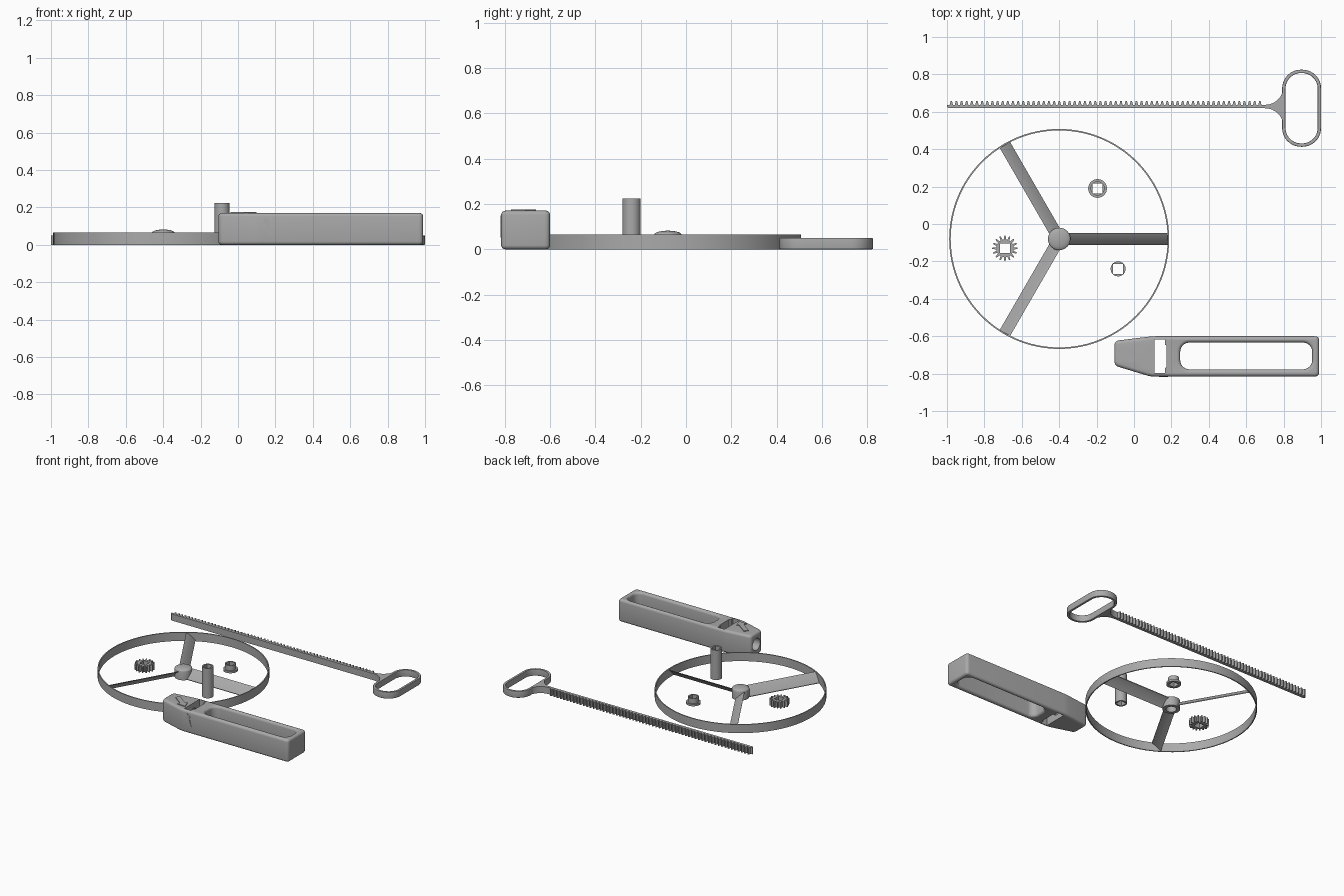
import bpy
import bmesh
from math import sin, cos, pi, radians
from mathutils import Matrix, Vector

if "Cube" in bpy.data.objects:
    bpy.data.objects.remove(bpy.data.objects["Cube"], do_unlink=True)

grey = bpy.data.materials.new("plain grey")
grey.use_nodes = True
GREY = (0.4, 0.4, 0.4, 1)
grey.diffuse_color = GREY
grey.node_tree.nodes["Principled BSDF"].inputs["Base Color"].default_value = GREY


# ---------- helpers ----------
def finish(name, bm, matrix=None):
    """Weld, orient and smooth a bmesh, then link it as a named object."""
    bmesh.ops.remove_doubles(bm, verts=bm.verts, dist=0.00002)
    bmesh.ops.recalc_face_normals(bm, faces=bm.faces)
    if matrix:
        bm.transform(matrix)
    mesh = bpy.data.meshes.new(name)
    bm.to_mesh(mesh)
    bm.free()
    mesh.materials.clear()
    mesh.materials.append(grey)
    for poly in mesh.polygons:
        poly.use_smooth = True
        poly.material_index = 0
    mesh.set_sharp_from_angle(angle=radians(30))
    ob = bpy.data.objects.new(name, mesh)
    bpy.context.collection.objects.link(ob)
    return ob


def evaluated_mesh(ob):
    dg = bpy.context.evaluated_depsgraph_get()
    return bpy.data.meshes.new_from_object(ob.evaluated_get(dg))


def extrude(name, loops, z0, z1, matrix=None, bevel=0.0):
    """Extrude closed 2D loops (inner loops are holes) from z0 to z1."""
    curve = bpy.data.curves.new(name + " profile", "CURVE")
    curve.dimensions = "2D"
    curve.fill_mode = "BOTH"
    curve.extrude = (z1 - z0) / 2 - bevel
    curve.bevel_depth = bevel
    curve.bevel_resolution = 3
    curve.offset = -bevel
    for loop in loops:
        spline = curve.splines.new("POLY")
        spline.points.add(len(loop) - 1)
        for point, (x, y) in zip(spline.points, loop):
            point.co = (x, y, 0, 1)
        spline.use_cyclic_u = True
    helper = bpy.data.objects.new(name + " profile", curve)
    bpy.context.collection.objects.link(helper)
    mesh = evaluated_mesh(helper)
    bm = bmesh.new()
    bm.from_mesh(mesh)
    bpy.data.objects.remove(helper, do_unlink=True)
    bpy.data.curves.remove(curve)
    bpy.data.meshes.remove(mesh)
    bm.transform(Matrix.Translation((0, 0, (z0 + z1) / 2)))
    return finish(name, bm, matrix)


def lathe(name, profile, centre, steps=48):
    bm = bmesh.new()
    verts = [bm.verts.new((r, 0, z)) for r, z in profile]
    edges = [bm.edges.new(pair) for pair in zip(verts, verts[1:])]
    bmesh.ops.spin(bm, geom=verts + edges, cent=(0, 0, 0), axis=(0, 0, 1),
                   angle=2 * pi, steps=steps)
    return finish(name, bm, Matrix.Translation(centre))


def cut(ob, cutters):
    for cutter in cutters:
        cutter.hide_render = True
        mod = ob.modifiers.new("cut", "BOOLEAN")
        mod.operation = "DIFFERENCE"
        mod.solver = "EXACT"
        mod.object = cutter
    mesh = evaluated_mesh(ob)
    ob.modifiers.clear()
    ob.data = mesh
    mesh.set_sharp_from_angle(angle=radians(30))
    for cutter in cutters:
        bpy.data.objects.remove(cutter, do_unlink=True)


def circle(r, n=48):
    return [(r * cos(2 * pi * i / n), r * sin(2 * pi * i / n)) for i in range(n)]


def square(h):
    return [(-h, -h), (h, -h), (h, h), (-h, h)]


def rounded_rect(x0, x1, y0, y1, r, n=10):
    corners = [(x1 - r, y1 - r), (x0 + r, y1 - r), (x0 + r, y0 + r), (x1 - r, y0 + r)]
    return [(cx + r * cos((k + i / n) * pi / 2), cy + r * sin((k + i / n) * pi / 2))
            for k, (cx, cy) in enumerate(corners) for i in range(n + 1)]


def round_corners(points, r, n=5):
    out = []
    pts = [Vector(p) for p in points]
    for i, p in enumerate(pts):
        a = p + (pts[i - 1] - p).normalized() * r
        b = p + (pts[(i + 1) % len(pts)] - p).normalized() * r
        for k in range(n + 1):
            t = k / n
            out.append(tuple(a * (1 - t) ** 2 + p * 2 * t * (1 - t) + b * t * t))
    return out


def arrow(tail, tip, shaft, head, head_len):
    tail, tip = Vector(tail), Vector(tip)
    d = (tip - tail).normalized()
    side = Vector((-d.y, d.x))
    neck = tip - d * head_len
    return [tuple(p) for p in (tail - side * shaft, neck - side * shaft, neck - side * head,
                               tip, neck + side * head, neck + side * shaft, tail + side * shaft)]


def at(x, y):
    return Matrix.Translation((x, y, 0))


# ---------- flying rotor: rim, hub and three pitched blades ----------
ROTOR = at(-0.40, -0.08)
extrude("rotor_rim", [circle(0.588, 96), circle(0.58, 96)], 0, 0.065, ROTOR)

dome = [(0.06 * cos(a * pi / 16), 0.065 + 0.017 * sin(a * pi / 16)) for a in range(8)]
lathe("rotor_hub", [(0, 0.045), (0.036, 0.045), (0.036, 0), (0.06, 0)] + dome + [(0, 0.082)],
      (-0.40, -0.08, 0))

steps = [i / 8 for i in range(9)]
upper = [(-0.032 + 0.064 * t, 0.006 + 0.058 * t + 0.02 * t * (1 - t)) for t in steps]
lower = [(-0.030 + 0.062 * t, 0.001 + 0.058 * t + 0.02 * t * (1 - t)) for t in steps]
section_to_radial = Matrix(((0, 0, 1, 0), (1, 0, 0, 0), (0, 1, 0, 0), (0, 0, 0, 1)))
for i in range(3):
    extrude("rotor_blade_%d" % (i + 1), [lower + upper[::-1]], 0.045, 0.583,
            ROTOR @ Matrix.Rotation(i * 2 * pi / 3, 4, "Z") @ section_to_radial)

# ---------- drive shaft, bushing and pinion ----------
extrude("drive_shaft", [circle(0.04), square(0.026)], 0, 0.225, at(-0.085, -0.24))
extrude("bushing_flange", [circle(0.05), square(0.026)], 0, 0.015, at(-0.195, 0.19))
extrude("bushing_sleeve", [circle(0.038), square(0.026)], 0.015, 0.052, at(-0.195, 0.19))

TEETH = 16
tooth = [(-0.30, 0.047), (-0.2, 0.061), (-0.1, 0.068), (0.1, 0.068), (0.2, 0.061), (0.30, 0.047)]
gear = [(r * cos((i + f) * 2 * pi / TEETH), r * sin((i + f) * 2 * pi / TEETH))
        for i in range(TEETH) for f, r in tooth]
extrude("pinion_gear", [gear, square(0.026)], 0, 0.047, at(-0.69, -0.13))

# ---------- toothed pull strip with loop handle ----------
RACK_Y, ROOT_Y, TIP_Y = 0.619, 0.637, 0.657
rack = [(-1.0, RACK_Y + 0.008), (-0.99, RACK_Y)]
flare = [i / 8 for i in range(9)]
rack += [(0.70 + 0.10 * sin(t * pi / 2), RACK_Y - 0.10 * (1 - cos(t * pi / 2))) for t in flare]
rack += [(0.70 + 0.10 * sin(t * pi / 2), ROOT_Y + 0.10 * (1 - cos(t * pi / 2))) for t in flare[::-1]]
COUNT, PITCH = 63, 0.0275
for i in range(COUNT):
    x = 0.728 - i * PITCH
    if i > 1:
        rack.append((x + PITCH * 0.32, ROOT_Y))
        rack.append((x + PITCH * 0.14, TIP_Y))
        rack.append((x - PITCH * 0.14, TIP_Y))
        rack.append((x - PITCH * 0.32, ROOT_Y))
rack.append((-1.0, ROOT_Y))
extrude("pull_strip", [rack], 0, 0.05)
extrude("pull_handle", [rounded_rect(0.792, 1.0, 0.413, 0.825, 0.10),
                        rounded_rect(0.81, 0.982, 0.431, 0.807, 0.083)],
        0, 0.05, bevel=0.004)

# ---------- launcher grip ----------
outline = round_corners([(-0.105, -0.757), (0.09, -0.816), (0.99, -0.816),
                         (0.99, -0.60), (0.10, -0.60), (-0.105, -0.625)], 0.025)
grip = extrude("launcher_grip", [outline, rounded_rect(0.247, 0.953, -0.777, -0.634, 0.05)],
               0, 0.17, bevel=0.018)
window = extrude("window_cutter", [[(0.11, -0.797), (0.165, -0.797), (0.165, -0.77), (0.175, -0.765),
                                    (0.175, -0.65), (0.165, -0.645), (0.165, -0.617), (0.11, -0.617)]],
                 -0.1, 0.3)
bore = extrude("bore_cutter", [circle(0.045, 32)], -0.2, 0.13,
               Matrix.Translation((0, -0.69, 0.085)) @ section_to_radial)
cut(grip, [window, bore])

# raised direction arrows on the top and front of the grip
extrude("top_arrow", [arrow((-0.03, -0.675), (0.098, -0.772), 0.017, 0.037, 0.055)], 0.168, 0.175)
extrude("front_arrow", [arrow((0.174, 0.053), (0.147, 0.15), 0.008, 0.023, 0.035)], 0, 0.006,
        Matrix.Translation((0, -0.813, 0)) @ Matrix.Rotation(pi / 2, 4, "X"))
